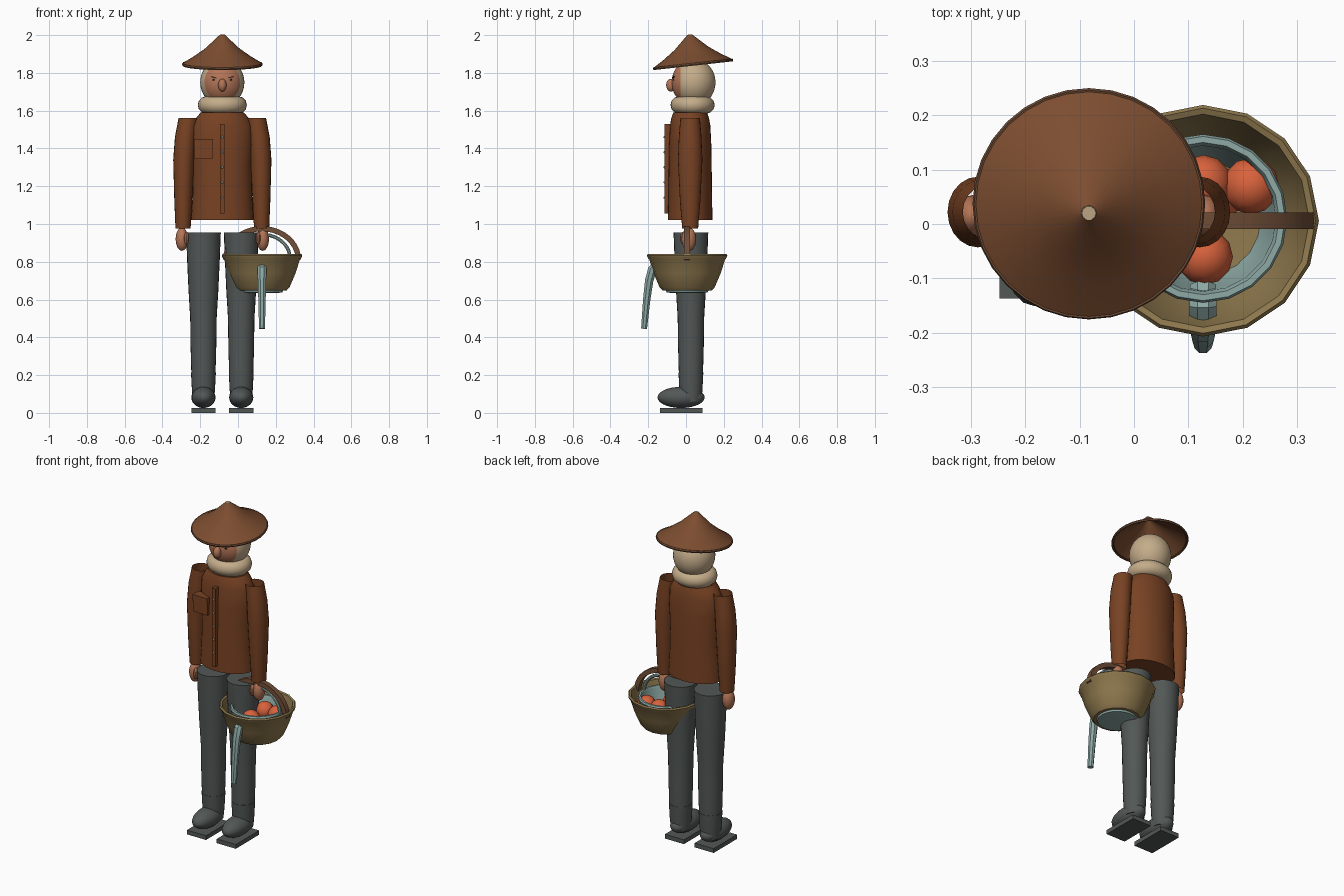
import bpy, bmesh, math
from mathutils import Vector, Matrix

if "Cube" in bpy.data.objects:
    bpy.data.objects.remove(bpy.data.objects["Cube"])


def material(name, r, g, b):
    # 8-bit display colour to linear
    lin = [((c / 255 + 0.055) / 1.055) ** 2.4 for c in (r, g, b)] + [1]
    m = bpy.data.materials.new(name)
    m.use_nodes = True
    m.diffuse_color = lin
    m.node_tree.nodes["Principled BSDF"].inputs["Base Color"].default_value = lin
    return m


SHIRT = material("rust_cloth", 120, 66, 35)
STRAW = material("brown_straw", 124, 77, 48)
HAIR = material("cream_hair", 196, 172, 138)
SKIN = material("skin", 180, 117, 87)
GREY = material("dark_grey", 82, 88, 86)
WICKER = material("olive_wicker", 143, 121, 78)
TEAL = material("pale_teal", 142, 170, 165)
FRUIT = material("orange_fruit", 216, 98, 60)
WOOD = material("handle_wood", 112, 78, 55)
DARK = material("dark_line", 45, 32, 28)

CX = -0.083   # middle of the body
BX = 0.127    # middle of the basket


def finish(name, bm, *mats):
    bmesh.ops.recalc_face_normals(bm, faces=bm.faces)
    me = bpy.data.meshes.new(name)
    bm.to_mesh(me)
    bm.free()
    for m in mats:
        me.materials.append(m)
    ob = bpy.data.objects.new(name, me)
    bpy.context.collection.objects.link(ob)
    bpy.ops.object.select_all(action='DESELECT')
    ob.select_set(True)
    bpy.context.view_layer.objects.active = ob
    bpy.ops.object.shade_smooth_by_angle(angle=math.radians(35))
    return ob


def skin_rings(bm, rings, caps):
    rings = [[bm.verts.new(p) for p in ring] for ring in rings]
    n = len(rings[0])
    for a, b in zip(rings, rings[1:]):
        for i in range(n):
            j = (i + 1) % n
            bm.faces.new((a[i], a[j], b[j], b[i]))
    if caps:
        bm.faces.new(rings[0])
        bm.faces.new(rings[-1])


def loft(name, mat, rings, n=24, caps=True):
    """Stack of level ellipses: x, y, z, x radius, y radius."""
    bm = bmesh.new()
    angles = [math.tau * i / n for i in range(n)]
    skin_rings(bm, [[(x + rx * math.cos(a), y + ry * math.sin(a), z) for a in angles]
                    for x, y, z, rx, ry in rings], caps)
    return finish(name, bm, mat)


def lathe(name, mat, x, y, profile, n=24, caps=True):
    return loft(name, mat, [(x, y, z, r, r) for r, z in profile], n, caps)


def tube(name, mat, path, radii, side, n=8, flat=1.0):
    """Sweep along a planar path; side is the normal of its plane."""
    path, side = [Vector(p) for p in path], Vector(side)
    bm, rings = bmesh.new(), []
    for k, (p, r) in enumerate(zip(path, radii)):
        t = path[min(k + 1, len(path) - 1)] - path[max(k - 1, 0)]
        up = side.cross(t).normalized()
        angles = [math.tau * (i + 0.5) / n for i in range(n)]
        rings.append([p + side * r * math.cos(a) + up * r * flat * math.sin(a) for a in angles])
    skin_rings(bm, rings, True)
    return finish(name, bm, mat)


def ball(name, mat, loc, size, u=20, v=14, rot=None):
    bm = bmesh.new()
    bmesh.ops.create_uvsphere(bm, u_segments=u, v_segments=v, radius=1)
    bm.transform(Matrix.LocRotScale(Vector(loc), rot, Vector(size)))
    return finish(name, bm, mat)


def box(name, mat, lo, hi, tilt=0):
    lo, hi = Vector(lo), Vector(hi)
    bm = bmesh.new()
    bmesh.ops.create_cube(bm, size=1)
    bm.transform(Matrix.Translation((lo + hi) / 2) @ Matrix.Rotation(tilt, 4, 'Y')
                 @ Matrix.Diagonal((hi - lo).to_4d()))
    return finish(name, bm, mat)


# Hat: shallow cone tipped forward, with a bound rim and pale tip
hat = [lathe("hat", STRAW, 0, 0, [(0.014, 0.155), (0.09, 0.083), (0.15, 0.04), (0.21, 0.003),
                                  (0.2, -0.003), (0.09, 0.073), (0.01, 0.142)], 32),
       lathe("hat_rim", WOOD, 0, 0, [(0.206, 0.004), (0.211, 0.005), (0.214, -0.002), (0.211, -0.009),
                                     (0.203, -0.007), (0.206, 0.004)], 32, False),
       lathe("hat_tip", HAIR, 0, 0, [(0.015, 0.151), (0.013, 0.157)], 10)]
for part in hat:
    part.location = (CX, 0.037, 1.847)
    part.rotation_euler.x = 0.11

# Head: one ball whose front cap is the face
bm = bmesh.new()
bmesh.ops.create_uvsphere(bm, u_segments=32, v_segments=20, radius=1)
bm.transform(Matrix.Translation((CX, 0.04, 1.75)) @ Matrix.Diagonal((0.117, 0.116, 0.125, 1))
             @ Matrix.Rotation(math.pi / 2, 4, 'X'))
for f in bm.faces:
    f.material_index = int(f.calc_center_median().y < -0.03)
finish("head", bm, HAIR, SKIN)
ball("nose", SKIN, (CX, -0.08, 1.735), (0.022, 0.025, 0.034))
for s, label in ((-1, "right"), (1, "left")):
    x = CX + s * 0.045
    box(label + "_brow", DARK, (x - 0.014, -0.071, 1.774), (x + 0.014, -0.061, 1.779), -s * 0.25)
    ball(label + "_eye", DARK, (x, -0.063, 1.763), (0.008, 0.006, 0.005), 10, 6)

# Beard roll around the neck
bm = bmesh.new()
skin_rings(bm, [[(CX + (0.085 + 0.045 * math.cos(b)) * math.cos(a),
                  0.035 + (0.072 + 0.045 * math.cos(b)) * math.sin(a),
                  1.63 + 0.046 * math.sin(b)) for b in [math.tau * j / 12 for j in range(12)]]
                for a in [math.tau * i / 32 for i in range(33)]], False)
bmesh.ops.remove_doubles(bm, verts=bm.verts, dist=0.0005)
finish("beard", bm, HAIR)

# Jacket body, front band, buttons and pocket
loft("jacket", SHIRT, [(CX, 0.022, z, rx, ry) for z, rx, ry in
                       ((1.02, 0.166, 0.118), (1.15, 0.158, 0.116), (1.3, 0.154, 0.114),
                        (1.42, 0.163, 0.112), (1.52, 0.16, 0.107), (1.56, 0.14, 0.1),
                        (1.59, 0.115, 0.09))], 32)
box("front_band", SHIRT, (CX - 0.011, -0.115, 1.055), (CX + 0.011, -0.082, 1.53))
for i in range(5):
    ball("button", TEAL, (CX, -0.115, 1.14 + i * 0.08), (0.006, 0.004, 0.006), 8, 6)
box("pocket", SHIRT, (-0.23, -0.1, 1.345), (-0.135, -0.05, 1.412))
box("pocket_flap", SHIRT, (-0.232, -0.106, 1.41), (-0.133, -0.05, 1.45))

for s, label in ((-1, "right"), (1, "left")):
    # Open sleeve and hand
    loft(label + "_sleeve", SHIRT, [(CX + s * d, 0.022, z, rx, ry) for d, z, rx, ry in
                                    ((0.208, 0.975, 0.04, 0.042), (0.207, 1.12, 0.047, 0.054),
                                     (0.204, 1.34, 0.056, 0.065), (0.195, 1.46, 0.056, 0.06),
                                     (0.18, 1.56, 0.052, 0.052))], 20, False)
    ball(label + "_hand", SKIN, (CX + s * 0.214, 0.015, 0.92), (0.033, 0.038, 0.062))
    ball(label + "_thumb", SKIN, (CX + s * 0.19, -0.015, 0.925), (0.013, 0.016, 0.034), 10, 8)

    # Trouser leg, boot and sole
    x = CX + s * 0.1
    lathe(label + "_leg", GREY, x, 0.026, [(0.064, 0.21), (0.068, 0.35), (0.07, 0.5), (0.079, 0.65),
                                           (0.086, 0.8), (0.092, 0.955)])
    lathe(label + "_boot_shaft", GREY, x, 0.026, [(0.055, 0.06), (0.061, 0.12), (0.066, 0.215)])
    ball(label + "_boot_foot", GREY, (x, -0.026, 0.082), (0.064, 0.125, 0.056))
    box(label + "_sole", GREY, (x - 0.064, -0.137, 0), (x + 0.064, 0.087, 0.026))

# Basket shell with rolled rim
lathe("basket", WICKER, BX, 0.006,
      [(0.13, 0.648), (0.146, 0.665), (0.178, 0.74), (0.2, 0.81), (0.209, 0.822), (0.213, 0.834),
       (0.207, 0.842), (0.196, 0.838), (0.19, 0.815), (0.168, 0.74), (0.137, 0.675), (0.1, 0.668)], 16)

# Bowl set in the basket, its foot showing below
lathe("bowl", TEAL, BX, 0.01, [(0.1, 0.655), (0.128, 0.72), (0.134, 0.815), (0.14, 0.828),
                               (0.151, 0.828), (0.155, 0.818), (0.15, 0.805), (0.14, 0.72),
                               (0.115, 0.655)], 20, False)
lathe("bowl_foot", TEAL, BX, 0.006, [(0.085, 0.635), (0.108, 0.638), (0.118, 0.66)], 20)


def arch(name, mat, y, half, base, rise, r, n, flat):
    steps = [math.pi * i / 20 for i in range(21)]
    return tube(name, mat, [(BX + half * math.cos(a), y, base + rise * math.sin(a)) for a in steps],
                [r] * len(steps), (0, 1, 0), n, flat)


# Carrying handles of basket and bowl
arch("basket_handle", WOOD, 0.006, 0.193, 0.81, 0.165, 0.022, 4, 0.9)
arch("bowl_handle", TEAL, 0.008, 0.148, 0.82, 0.125, 0.01, 8, 1)

# Spout bending out through the basket side
tube("spout", TEAL, [(BX, y, z) for y, z in
                     ((-0.115, 0.77), (-0.15, 0.785), (-0.178, 0.76), (-0.195, 0.7),
                      (-0.208, 0.6), (-0.222, 0.445))],
     (0.026, 0.027, 0.026, 0.024, 0.021, 0.017), (1, 0, 0), 8)

# Fruit
for x, y, z in ((0.128, 0.075, 0.775), (0.215, 0.07, 0.775), (0.13, -0.06, 0.775),
                (0.05, 0.02, 0.765), (0.15, 0.055, 0.715)):
    ball("fruit", FRUIT, (x, y, z), (0.052, 0.052, 0.05), 12, 8)
